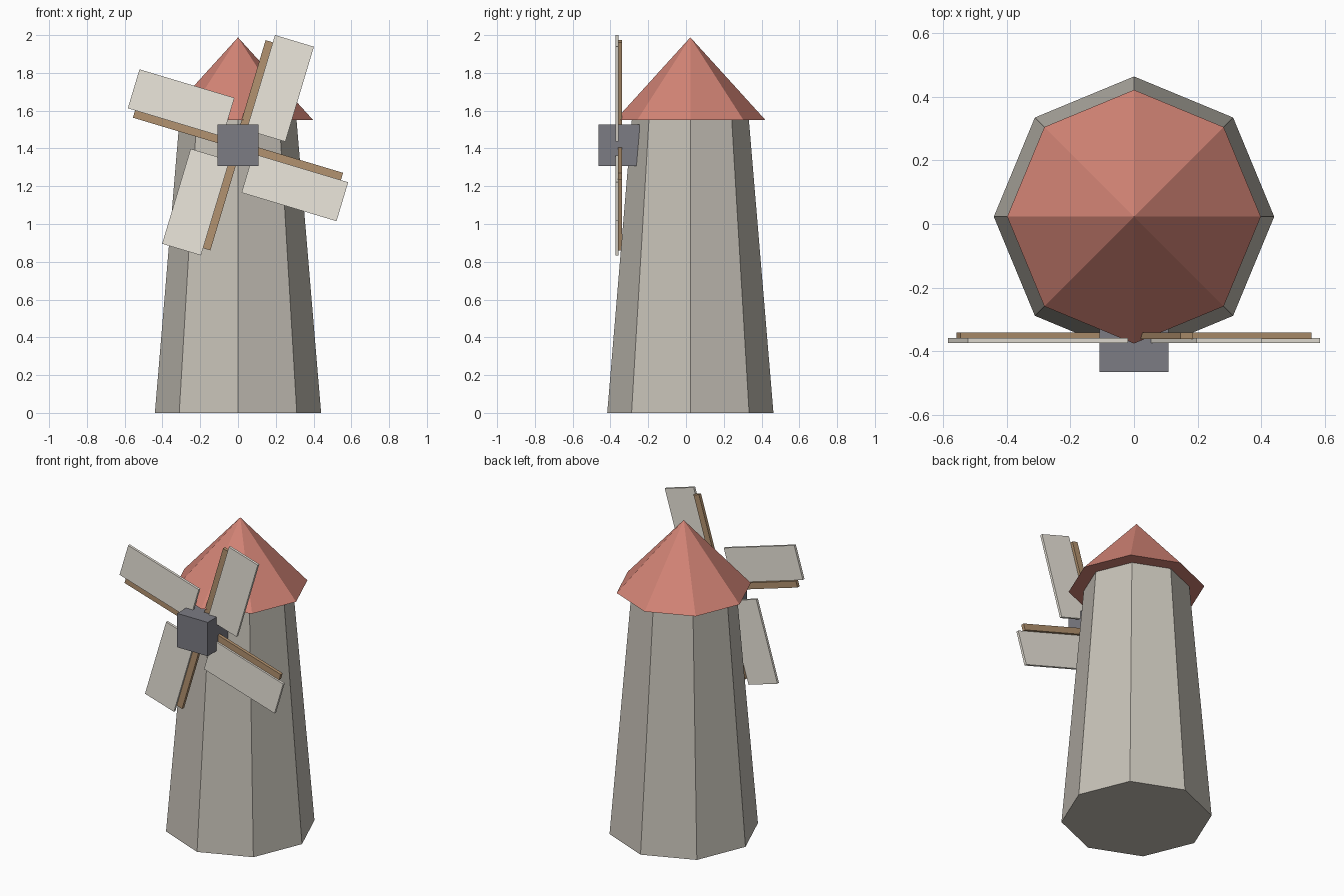
import bpy
from math import radians
from mathutils import Matrix, Vector

if "Cube" in bpy.data.objects:
    bpy.data.objects.remove(bpy.data.objects["Cube"])

CY = 0.023                          # tower axis
HUB = Vector((0, -0.355, 1.417))    # sail rotation centre


def material(name, rgb):
    m = bpy.data.materials.new(name)
    m.diffuse_color = (*rgb, 1)
    m.use_nodes = True
    m.node_tree.nodes["Principled BSDF"].inputs["Base Color"].default_value = m.diffuse_color
    return m


stone = material("stone", (0.56, 0.53, 0.47))
red = material("red_tiles", (0.65, 0.23, 0.18))
wood = material("wood", (0.45, 0.29, 0.16))
cloth = material("cloth", (0.84, 0.80, 0.72))
iron = material("dark_iron", (0.20, 0.20, 0.23))


def finish(name, mat):
    ob = bpy.context.object
    ob.name = ob.data.name = name
    ob.data.materials.append(mat)
    return ob


def octagon(name, r1, r2, z1, z2, mat):
    bpy.ops.mesh.primitive_cone_add(vertices=8, radius1=r1, radius2=r2, depth=z2 - z1,
                                    location=(0, CY, (z1 + z2) / 2))
    return finish(name, mat)


def box(name, lo, hi, mat, matrix):
    """Box between two corners, placed by a matrix."""
    lo, hi = Vector(lo), Vector(hi)
    bpy.ops.mesh.primitive_cube_add(size=1)
    ob = finish(name, mat)
    ob.data.transform(matrix @ Matrix.Translation((lo + hi) / 2)
                      @ Matrix.Diagonal((*(hi - lo), 1)))
    return ob


# Tapered tower and pointed roof
octagon("tower", 0.44, 0.31, 0, 1.55, stone)
octagon("roof", 0.398, 0, 1.55, 1.988, red)

# Hub
place = Matrix.Translation(HUB)
box("hub", (-0.109,) * 3, (0.109,) * 3, iron, place)

# Four arms, each a spar with a sail offset to one side
for i in range(4):
    arm = place @ Matrix.Rotation(radians(16.7 + 90 * i), 4, 'Y')
    box(f"spar_{i + 1}", (-0.02, -0.006, 0), (0.02, 0.015, 0.575), wood, arm)
    box(f"sail_{i + 1}", (0.02, -0.018, 0.09), (0.235, -0.002, 0.615), cloth, arm)
